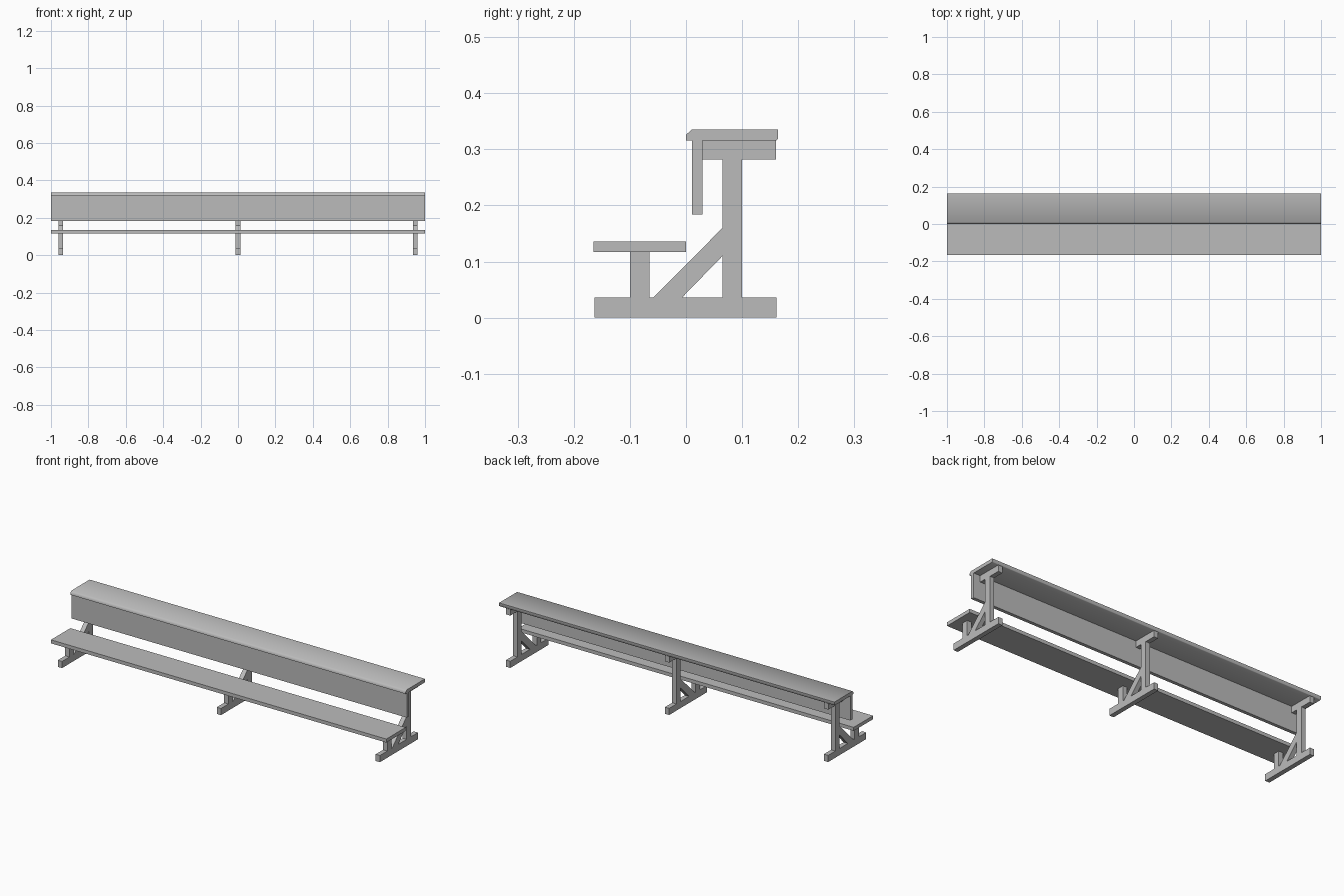
import bpy
import bmesh
import math

cube = bpy.data.objects.get("Cube")
if cube:
    bpy.data.objects.remove(cube, do_unlink=True)

grey = bpy.data.materials.new("plain grey")
grey.use_nodes = True
grey.diffuse_color = (0.5, 0.5, 0.5, 1)
grey.node_tree.nodes["Principled BSDF"].inputs["Base Color"].default_value = grey.diffuse_color


def extrude_profile(name, profile, x0, x1):
    """Closed (y, z) profile swept along x."""
    bm = bmesh.new()
    face = bm.faces.new([bm.verts.new((x0, y, z)) for y, z in profile])
    swept = bmesh.ops.extrude_face_region(bm, geom=[face])["geom"]
    bmesh.ops.translate(bm, vec=(x1 - x0, 0, 0),
                        verts=[g for g in swept if isinstance(g, bmesh.types.BMVert)])
    bmesh.ops.recalc_face_normals(bm, faces=bm.faces)
    mesh = bpy.data.meshes.new(name)
    bm.to_mesh(mesh)
    bm.free()
    mesh.materials.append(grey)
    obj = bpy.data.objects.new(name, mesh)
    bpy.context.collection.objects.link(obj)
    return obj


def rect(y0, y1, z0, z1):
    return [(y0, z0), (y1, z0), (y1, z1), (y0, z1)]


# Full-length boards
extrude_profile("seat", rect(-0.165, 0, 0.117, 0.136), -1, 1)
extrude_profile("front_panel", rect(0.011, 0.029, 0.184, 0.316), -1, 1)
top = extrude_profile("desk_top", [(0, 0.316), (0.161, 0.316), (0.164, 0.319), (0.164, 0.335),
                                   (0.01, 0.335), (0, 0.326)], -1, 1)

# Rounded-looking front edge of the desk top
bpy.ops.object.select_all(action='DESELECT')
top.select_set(True)
bpy.context.view_layer.objects.active = top
bpy.ops.object.shade_smooth_by_angle(angle=math.radians(50))

# Three identical support frames
frame_parts = {
    "foot": rect(-0.163, 0.161, 0, 0.036),
    "seat_post": rect(-0.1, -0.065, 0.036, 0.117),
    "desk_post": rect(0.065, 0.1, 0.036, 0.282),
    "bearer": rect(0.029, 0.16, 0.282, 0.316),
    "brace": [(-0.058, 0.036), (-0.007, 0.036), (0.065, 0.11), (0.065, 0.16)],
}
half_width = 0.0125
for side, x in (("right", -0.948), ("middle", 0), ("left", 0.948)):
    for part, profile in frame_parts.items():
        extrude_profile(f"{side}_{part}", profile, x - half_width, x + half_width)
